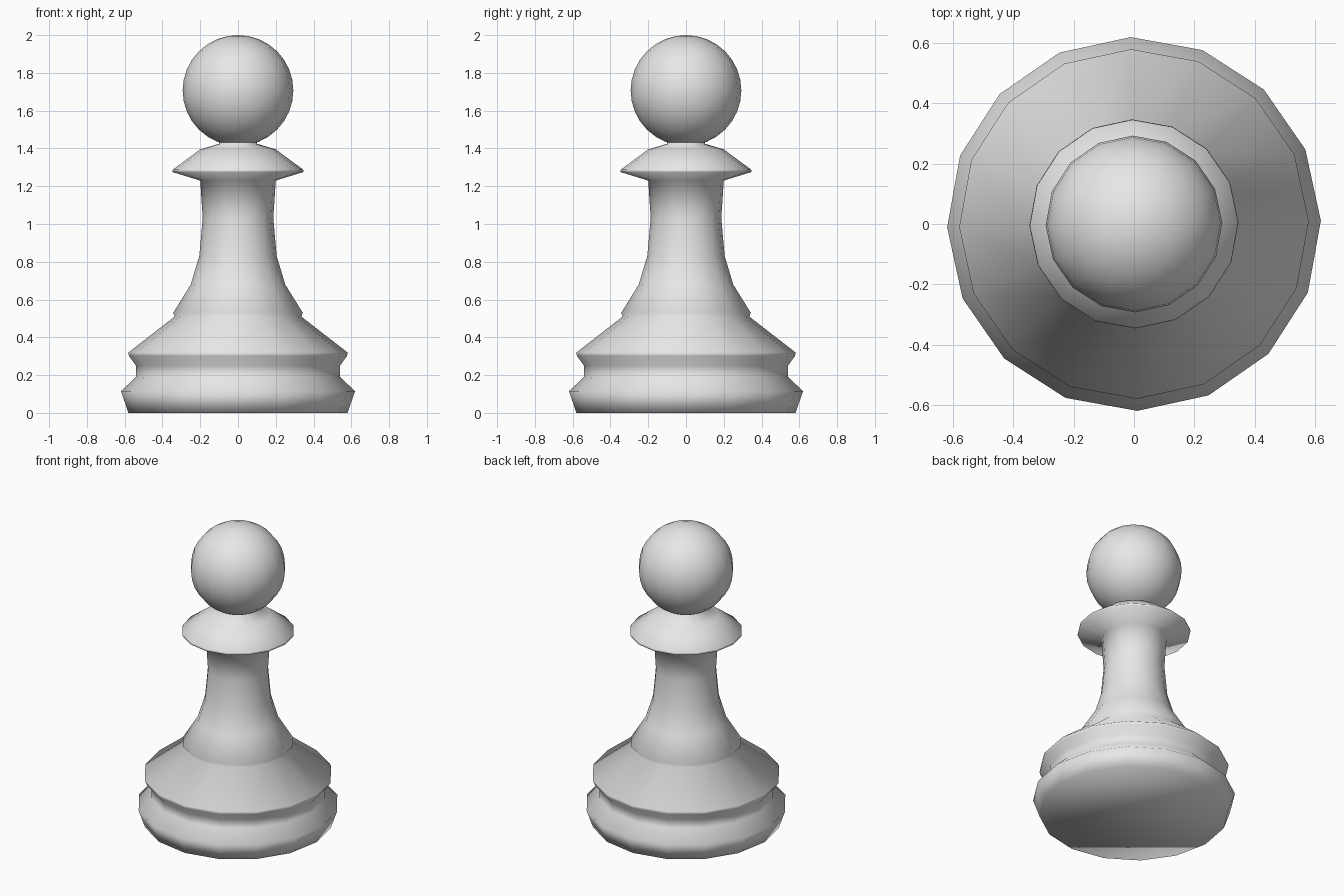
import bpy, bmesh, math
from mathutils import Matrix

if "Cube" in bpy.data.objects:
    bpy.data.objects.remove(bpy.data.objects["Cube"], do_unlink=True)

SIDES = 16
TURN = Matrix.Rotation(math.radians(1), 4, "Z")

grey = bpy.data.materials.new("plain grey")
grey.use_nodes = True
grey.diffuse_color = (0.8, 0.8, 0.8, 1)
grey.node_tree.nodes["Principled BSDF"].inputs["Base Color"].default_value = (0.8, 0.8, 0.8, 1)


def finish(name, bm):
    """Turn a bmesh into a smooth-shaded grey object."""
    bmesh.ops.transform(bm, matrix=TURN, verts=bm.verts)
    bmesh.ops.recalc_face_normals(bm, faces=bm.faces)
    for face in bm.faces:
        face.smooth = True
    mesh = bpy.data.meshes.new(name)
    bm.to_mesh(mesh)
    bm.free()
    mesh.materials.append(grey)
    obj = bpy.data.objects.new(name, mesh)
    bpy.context.collection.objects.link(obj)
    return obj


def lathe(name, profile):
    """Sweep (radius, height) points round z and cap both ends."""
    bm = bmesh.new()
    rings = []
    for radius, z in profile:
        ring = bmesh.ops.create_circle(bm, segments=SIDES, radius=radius,
                                       matrix=Matrix.Translation((0, 0, z)))
        rings.append(ring["verts"])
    for low, high in zip(rings, rings[1:]):
        for i in range(SIDES):
            j = (i + 1) % SIDES
            bm.faces.new((low[i], low[j], high[j], high[i]))
    bm.faces.new(rings[0])
    bm.faces.new(rings[-1])
    return finish(name, bm)


# Base, stem and collar in one turned piece
lathe("turned_body", [
    (0.58, 0), (0.62, 0.115),                                  # foot
    (0.54, 0.19), (0.54, 0.25), (0.578, 0.302), (0.58, 0.32),  # groove and rim
    (0.335, 0.51), (0.343, 0.53),                              # shoulder step
    (0.25, 0.68), (0.205, 0.83), (0.187, 1.03), (0.2, 1.23),   # stem
    (0.347, 1.275), (0.345, 1.288), (0.2, 1.395),              # collar
    (0.1, 1.425), (0.1, 1.455),                                # neck
])

# Round head
bm = bmesh.new()
bmesh.ops.create_uvsphere(bm, u_segments=SIDES, v_segments=SIDES, radius=0.293,
                          matrix=Matrix.Translation((0, 0, 1.707)))
finish("head", bm)
